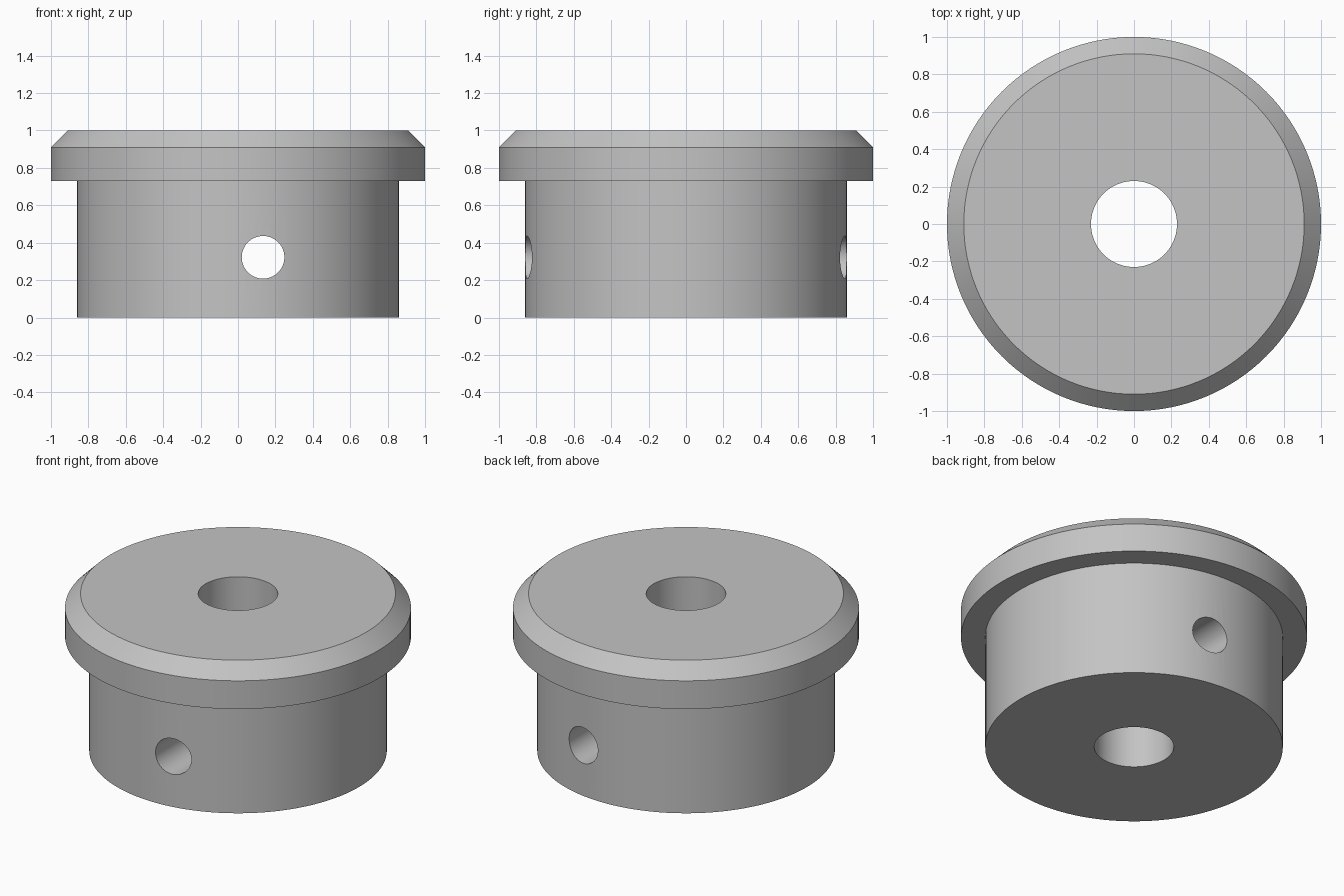
import bpy, bmesh, math
from mathutils import Matrix

cube = bpy.data.objects.get("Cube")
if cube:
    bpy.data.objects.remove(cube, do_unlink=True)

SEGMENTS = 128

# Single grey finish
grey = bpy.data.materials.new("plain grey")
grey.use_nodes = True
colour = (0.55, 0.55, 0.55, 1)
grey.diffuse_color = colour
grey.node_tree.nodes["Principled BSDF"].inputs["Base Color"].default_value = colour


def add_object(name, bm):
    bmesh.ops.recalc_face_normals(bm, faces=bm.faces)
    mesh = bpy.data.meshes.new(name)
    bm.to_mesh(mesh)
    bm.free()
    mesh.materials.append(grey)
    obj = bpy.data.objects.new(name, mesh)
    bpy.context.collection.objects.link(obj)
    return obj


def revolve(name, profile):
    """Spin a closed (radius, height) outline around z."""
    bm = bmesh.new()
    verts = [bm.verts.new((r, 0, z)) for r, z in profile]
    edges = [bm.edges.new((a, b)) for a, b in zip(verts, verts[1:] + verts[:1])]
    bmesh.ops.spin(bm, geom=verts + edges, axis=(0, 0, 1), cent=(0, 0, 0),
                   angle=math.tau, steps=SEGMENTS, use_merge=True)
    bmesh.ops.remove_doubles(bm, verts=bm.verts, dist=1e-5)
    return add_object(name, bm)


# Stepped bushing with a chamfered flange and a vertical bore
bushing = revolve("flanged_bushing", [
    (0.23, 0), (0.86, 0), (0.86, 0.73), (1, 0.73),
    (1, 0.91), (0.91, 1), (0.23, 1)])

# Offset cross hole running front to back
bm = bmesh.new()
bmesh.ops.create_cone(bm, cap_ends=True, segments=64, radius1=0.114,
                      radius2=0.114, depth=3,
                      matrix=Matrix.Translation((0.134, 0, 0.322))
                      @ Matrix.Rotation(math.pi / 2, 4, "X"))
cutter = add_object("cross_hole_cutter", bm)
cutter.hide_render = True

cut = bushing.modifiers.new("cross hole", "BOOLEAN")
cut.operation = "DIFFERENCE"
cut.solver = "EXACT"
cut.object = cutter

# Bake the cut, then smooth the round walls and keep the rims crisp
bpy.ops.object.select_all(action="DESELECT")
bushing.select_set(True)
bpy.context.view_layer.objects.active = bushing
bpy.ops.object.modifier_apply(modifier=cut.name)
bpy.data.objects.remove(cutter, do_unlink=True)
bpy.ops.object.shade_smooth_by_angle(angle=math.radians(30))
